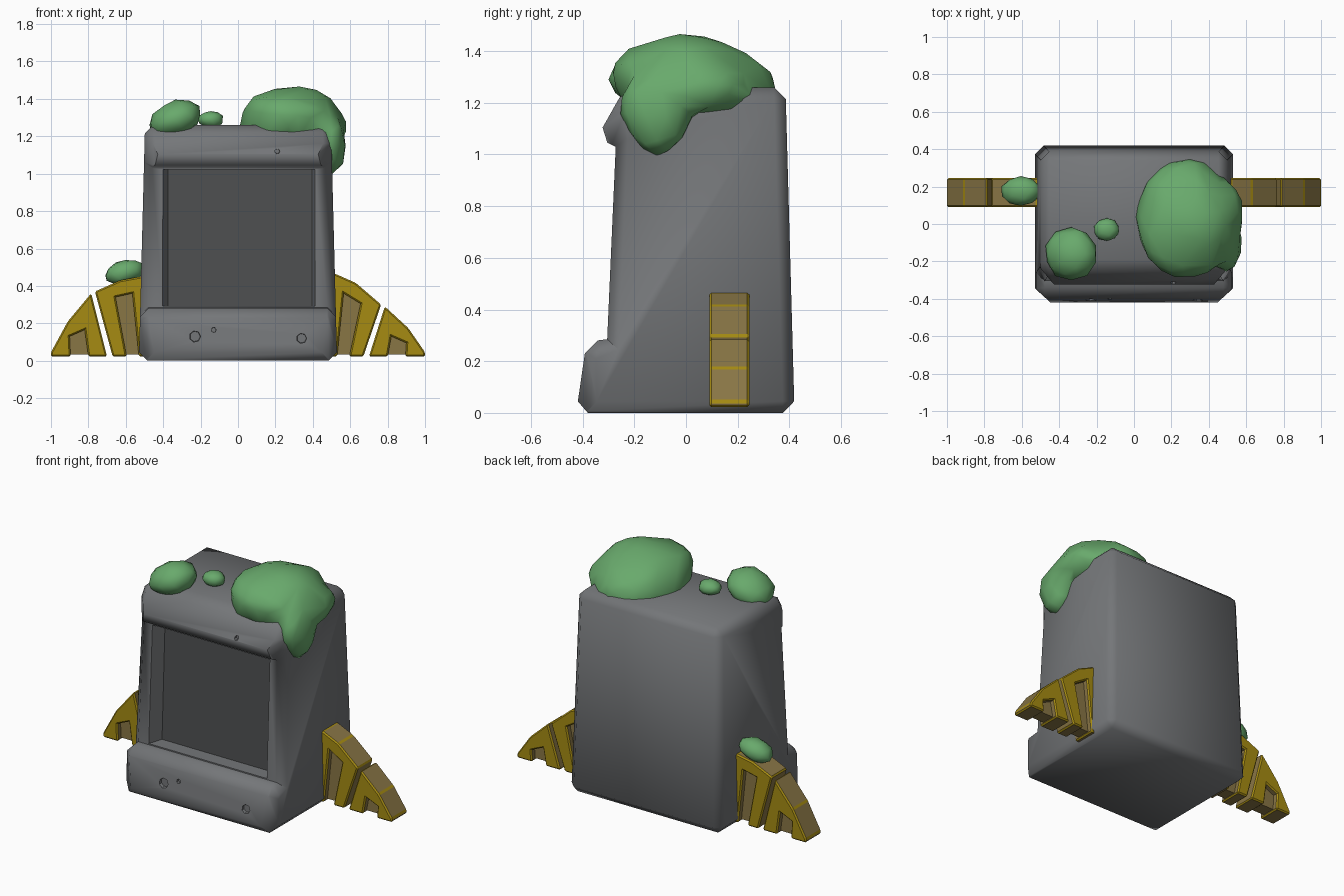
import bpy, bmesh, math
from mathutils import Vector, noise

if "Cube" in bpy.data.objects:
    bpy.data.objects.remove(bpy.data.objects["Cube"])


def material(name, rgb):
    m = bpy.data.materials.new(name)
    m.diffuse_color = (*rgb, 1)
    m.use_nodes = True
    m.node_tree.nodes["Principled BSDF"].inputs["Base Color"].default_value = m.diffuse_color
    return m


STONE = material("stone", (0.175, 0.182, 0.19))
DARK = material("dark_stone", (0.075, 0.078, 0.08))
GOLD = material("gold", (0.38, 0.26, 0.006))
BROWN = material("brown", (0.25, 0.18, 0.06))
GREEN = material("leaf_green", (0.14, 0.40, 0.15))


def make_object(name, bm, mats=()):
    bmesh.ops.recalc_face_normals(bm, faces=bm.faces)
    me = bpy.data.meshes.new(name)
    bm.to_mesh(me)
    bm.free()
    ob = bpy.data.objects.new(name, me)
    bpy.context.collection.objects.link(ob)
    for m in mats:
        me.materials.append(m)
    return ob


def activate(ob):
    bpy.ops.object.select_all(action='DESELECT')
    ob.select_set(True)
    bpy.context.view_layer.objects.active = ob


def smooth(ob, deg):
    activate(ob)
    bpy.ops.object.shade_smooth_by_angle(angle=math.radians(deg))


def prism(points_a, points_b):
    """Solid between two matching outlines."""
    bm = bmesh.new()
    a = [bm.verts.new(p) for p in points_a]
    b = [bm.verts.new(p) for p in points_b]
    bm.faces.new(a)
    bm.faces.new(b[::-1])
    n = len(a)
    for i in range(n):
        bm.faces.new((a[i], b[i], b[(i + 1) % n], a[(i + 1) % n]))
    bmesh.ops.recalc_face_normals(bm, faces=bm.faces)
    return bm


# Stone cabinet: side profile (y, z) extruded across x, narrowing upwards
profile = [(-0.425, 0), (-0.385, 0.275), (-0.305, 0.285), (-0.272, 1.03),
           (-0.345, 1.065), (-0.235, 1.26), (0.385, 1.26), (0.42, 0)]
half = lambda z: 0.53 - 0.026 * z
bm = prism([(-half(z), y, z) for y, z in profile],
           [(half(z), y, z) for y, z in profile])
bm.normal_update()
bmesh.ops.bevel(bm, geom=[e for e in bm.edges if e.is_convex], offset=0.045,
                offset_type='OFFSET', segments=1, profile=0.5,
                affect='EDGES', clamp_overlap=True)
cabinet = make_object("stone_cabinet", bm, [STONE])


def carve(bm):
    cutter = make_object("cutter", bm, [STONE])
    cutter.hide_render = True
    mod = cabinet.modifiers.new("carve", 'BOOLEAN')
    mod.operation, mod.object, mod.solver = 'DIFFERENCE', cutter, 'EXACT'
    activate(cabinet)
    bpy.ops.object.modifier_apply(modifier=mod.name)
    bpy.data.objects.remove(cutter)


# Front recess, slightly flared outward
carve(prism([(-0.50, -0.6, 0.292), (0.47, -0.6, 0.292),
             (0.47, -0.6, 1.022), (-0.50, -0.6, 1.022)],
            [(-0.375, -0.215, 0.292), (0.395, -0.215, 0.292),
             (0.395, -0.185, 1.022), (-0.375, -0.185, 1.022)]))

# Cut-off front corners of the sill and the hood
for s in (-1, 1):
    for (xa, ya), (xb, yb), z0, z1 in (((0.54, -0.335), (0.43, -0.435), -0.1, 0.4),
                                       ((0.51, -0.225), (0.41, -0.345), 1.035, 1.3)):
        tri = [(s * xa, ya), (s * xb, yb), (s * 0.7, -0.7)]
        carve(prism([(x, y, z0) for x, y in tri], [(x, y, z1) for x, y in tri]))

# Chipped pits in the front
for x, y, z, r in [(-0.23, -0.405, 0.13, 0.04), (-0.13, -0.40, 0.165, 0.018),
                   (0.34, -0.407, 0.12, 0.036), (0.21, -0.315, 1.12, 0.018)]:
    ring = [(r * math.cos(t * math.tau / 7), r * math.sin(t * math.tau / 7)) for t in range(7)]
    carve(prism([(x + u, y - 0.06, z + v) for u, v in ring],
                [(x + u * 0.7, y + 0.015, z + v * 0.7) for u, v in ring]))

# Darker screen at the bottom of the recess
cabinet.data.materials.append(DARK)
for p in cabinet.data.polygons:
    if -0.22 < p.center.y < -0.17 and p.normal.y < -0.9:
        p.material_index = len(cabinet.data.materials) - 1
smooth(cabinet, 50)


# Golden half arches: notched blocks with a recessed brown panel
def arch_block(name, outline, panel, sign):
    bm = prism([(sign * x, 0.09, z) for x, z in outline],
               [(sign * x, 0.245, z) for x, z in outline])
    bm.normal_update()
    for f in bm.faces:
        f.material_index = 0 if abs(f.normal.y) > 0.5 else 1
    bmesh.ops.bevel(bm, geom=[e for e in bm.edges if e.is_convex], offset=0.008,
                    segments=1, affect='EDGES', clamp_overlap=True, material=0)
    make_object(name, bm, [GOLD, BROWN])
    make_object(name + "_panel",
                prism([(sign * x, 0.125, z) for x, z in panel],
                      [(sign * x, 0.21, z) for x, z in panel]), [BROWN])


B = 0.022  # underside height of the arches
for side, sign, top, drop in (("left", -1, 0.45, 0), ("right", 1, 0.465, 0.07)):
    slot = [(0.595, B), (0.655, 0.34 - drop * 0.5), (0.565, 0.36), (0.53, B)]
    arch_block(side + "_inner_arch",
               [(0.45, B), (0.45, top), (0.52, top), (0.63, 0.43 - drop * 0.2),
                (0.765, 0.37 - drop), (0.67, B)] + slot,
               [(x + dx, z + dz) for (x, z), (dx, dz) in
                zip(slot, [(0.01, 0.012), (0.01, 0.01), (-0.01, 0.01), (-0.01, 0.012)])], sign)
    notch = [(0.80, B), (0.82, 0.165 - drop * 0.5), (0.90, 0.13 - drop * 0.5), (0.895, B)]
    arch_block(side + "_outer_arch",
               [(0.70, B), (0.785, 0.36 - drop), (0.91, 0.21 - drop * 0.5),
                (1.0, 0.045), (1.0, B)] + notch[::-1],
               [(x + dx, z + dz) for (x, z), (dx, dz) in
                zip(notch, [(-0.01, 0.012), (-0.01, 0.01), (0.01, 0.01), (0.01, 0.012)])], sign)


# Leafy clumps: lumpy low-poly balls
def add_ball(bm, centre, radii, subdiv=2, lump=0.12, shape=None):
    c = Vector(centre)
    for v in bmesh.ops.create_icosphere(bm, subdivisions=subdiv, radius=1)["verts"]:
        d = v.co * (1 + lump * noise.noise(v.co * 1.6 + c * 7))
        if shape:
            d = shape(d)
        v.co = c + Vector((d.x * radii[0], d.y * radii[1], d.z * radii[2]))


def clump(name, centre, radii, shape=None):
    bm = bmesh.new()
    add_ball(bm, centre, radii, shape=shape)
    smooth(make_object(name, bm, [GREEN]), 60)


def big_shape(d):      # flattened underside, peak leaning to the front
    d.z = max(d.z, -0.5)
    d.y -= 0.25 * max(d.z, 0)
    return d


def droop_shape(d):    # narrow towards the tip
    d.y *= 1 + 0.3 * d.z
    return d


def tilt_shape(d):     # sags over the left edge
    d.z += 0.3 * d.x
    return d


# Large bush and its hanging lobe, fused and thinned to a coarse mesh
bm = bmesh.new()
add_ball(bm, (0.278, 0.045, 1.265), (0.29, 0.31, 0.2), 3, 0.15, big_shape)
add_ball(bm, (0.495, -0.11, 1.155), (0.084, 0.147, 0.172), 2, 0.12, droop_shape)
bush = make_object("large_bush", bm, [GREEN])
activate(bush)
fuse = bush.modifiers.new("fuse", 'REMESH')
fuse.mode, fuse.voxel_size = 'VOXEL', 0.025
soften = bush.modifiers.new("soften", 'SMOOTH')
soften.factor, soften.iterations = 0.5, 3
thin = bush.modifiers.new("thin", 'DECIMATE')
thin.ratio = 0.06
for m in ("fuse", "soften", "thin"):
    bpy.ops.object.modifier_apply(modifier=m)
smooth(bush, 60)

clump("small_bush", (-0.335, -0.16, 1.29), (0.14, 0.14, 0.10), tilt_shape)
clump("tiny_bush", (-0.145, -0.03, 1.29), (0.07, 0.06, 0.045))
clump("arch_moss", (-0.605, 0.175, 0.475), (0.105, 0.08, 0.065), tilt_shape)
